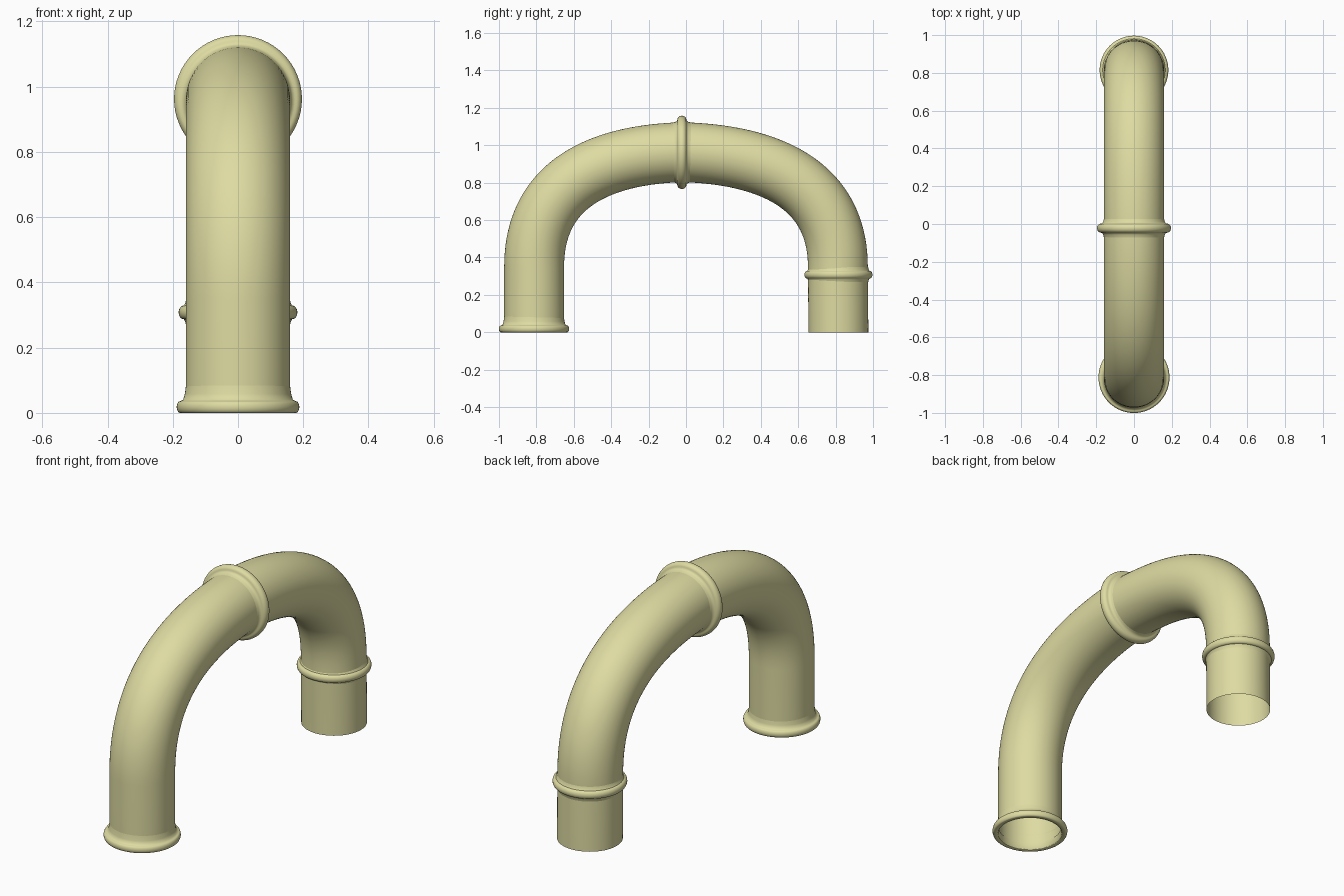
import bpy, bmesh, math
from mathutils import Vector
from mathutils.geometry import interpolate_bezier

if "Cube" in bpy.data.objects:
    bpy.data.objects.remove(bpy.data.objects["Cube"], do_unlink=True)

SIDES = 64
RADIUS = 0.16

paint = bpy.data.materials.new("pale_yellow")
paint.use_nodes = True
colour = (0.73, 0.71, 0.36, 1)
paint.diffuse_color = colour
paint.node_tree.nodes["Principled BSDF"].inputs["Base Color"].default_value = colour


def sweep(name, stations):
    """Skin circles given as (centre, direction, radius); directions lie in the yz plane."""
    bm = bmesh.new()
    across = Vector((1, 0, 0))
    rings = []
    for centre, direction, radius in stations:
        up = direction.normalized().cross(across)
        angles = [math.tau * i / SIDES for i in range(SIDES)]
        rings.append([bm.verts.new(centre + radius * (across * math.cos(a) + up * math.sin(a)))
                      for a in angles])
    for a, b in zip(rings, rings[1:]):
        for i in range(SIDES):
            j = (i + 1) % SIDES
            bm.faces.new((a[i], b[i], b[j], a[j]))
    # Faces point away from the tube axis
    bmesh.ops.recalc_face_normals(bm, faces=bm.faces)
    bm.faces.ensure_lookup_table()
    face = bm.faces[0]
    if face.normal.dot(face.calc_center_median() - stations[0][0]) < 0:
        bmesh.ops.reverse_faces(bm, faces=bm.faces)
    mesh = bpy.data.meshes.new(name)
    bm.to_mesh(mesh)
    bm.free()
    mesh.materials.append(paint)
    obj = bpy.data.objects.new(name, mesh)
    bpy.context.collection.objects.link(obj)
    bpy.ops.object.select_all(action='DESELECT')
    obj.select_set(True)
    bpy.context.view_layer.objects.active = obj
    bpy.ops.object.shade_smooth_by_angle(angle=math.radians(50))
    return obj


def bent_pipe(name, foot, knots):
    """Straight leg rising from the foot, then a bend up to the crown."""
    points = [Vector((0, y, z)) for y, z in knots]
    path = [Vector((0, foot, 0))] + interpolate_bezier(*points, 40)
    stations = []
    for i, p in enumerate(path):
        if i < 2:
            tangent = Vector((0, 0, 1))
        elif i == len(path) - 1:
            tangent = points[3] - points[2]
        else:
            tangent = path[i + 1] - path[i - 1]
        stations.append((p, tangent, RADIUS))
    return sweep(name, stations)


def collar(name, centre, axis, profile):
    """Turned ring from (offset along axis, radius) pairs."""
    centre, axis = Vector(centre), Vector(axis)
    return sweep(name, [(centre + axis * s, axis, r) for s, r in profile])


def bead(half, inner, outer, steps=12):
    """Rounded outer edge of a ring."""
    return [(-half * math.cos(math.pi * i / steps),
             inner + (outer - inner) * math.sin(math.pi * i / steps))
            for i in range(steps + 1)]


# Two pipe bends meeting at the crown
bent_pipe("front_pipe", -0.812, [(-0.812, 0.35), (-0.812, 0.80), (-0.45, 0.95), (-0.02, 0.963)])
bent_pipe("back_pipe", 0.815, [(0.812, 0.35), (0.812, 0.80), (0.43, 0.95), (-0.02, 0.963)])

# Flared collar at the crown joint
flare = [(-0.05, 0.159), (-0.035, 0.163), (-0.027, 0.168)]
fillet = [(-s, r) for s, r in reversed(flare)]
collar("crown_collar", (0, -0.022, 0.962), (0, 1, 0),
       flare + bead(0.024, 0.175, 0.196) + fillet)

# Ring around the back leg
collar("back_leg_ring", (0, 0.815, 0.308), (0, 0, 1),
       [(-0.04, 0.159), (-0.028, 0.162)] + bead(0.021, 0.166, 0.182)
       + [(0.028, 0.162), (0.04, 0.159)])

# Open lip under the front leg: inner wall, flat underside, rounded edge, flare
collar("front_foot_lip", (0, -0.8125, 0.018), (0, 0, 1),
       [(0.02, 0.156), (-0.012, 0.158), (-0.018, 0.164)] + bead(0.018, 0.177, 0.188)
       + [(0.023, 0.168), (0.04, 0.163), (0.07, 0.159)])
